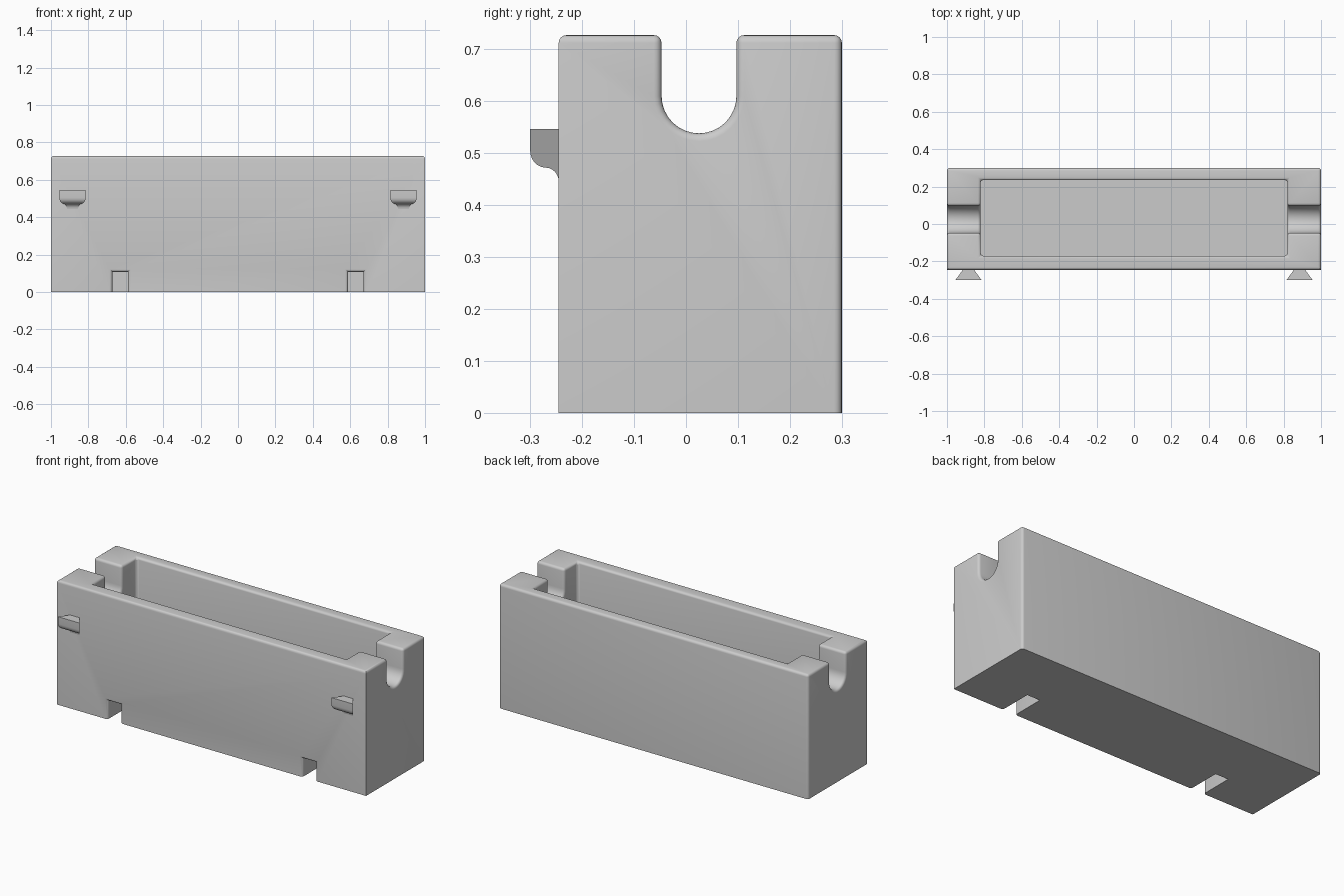
import bpy, bmesh, math
from mathutils import Vector

cube = bpy.data.objects.get("Cube")
if cube:
    bpy.data.objects.remove(cube)

TOP, FRONT, BACK = 0.727, -0.245, 0.30
FLOOR, CAV_X = 0.19, 0.82

grey = bpy.data.materials.new("light_grey")
grey.use_nodes = True
grey.diffuse_color = (0.6, 0.6, 0.6, 1)
grey.node_tree.nodes["Principled BSDF"].inputs["Base Color"].default_value = (0.6, 0.6, 0.6, 1)


def make(name, bm):
    bmesh.ops.recalc_face_normals(bm, faces=bm.faces)
    mesh = bpy.data.meshes.new(name)
    bm.to_mesh(mesh)
    bm.free()
    mesh.materials.append(grey)
    obj = bpy.data.objects.new(name, mesh)
    bpy.context.collection.objects.link(obj)
    return obj


def loft(name, rings):
    """Closed solid through rings of equal point count."""
    bm = bmesh.new()
    rings = [[bm.verts.new(p) for p in ring] for ring in rings]
    for a, b in zip(rings, rings[1:]):
        for i in range(len(a)):
            j = (i + 1) % len(a)
            bm.faces.new((a[i], a[j], b[j], b[i]))
    bm.faces.new(rings[0])
    bm.faces.new(rings[-1])
    return make(name, bm)


def box(name, x0, x1, y0, y1, z0, z1):
    section = [(y0, z0), (y1, z0), (y1, z1), (y0, z1)]
    return loft(name, [[(x, y, z) for y, z in section] for x in (x0, x1)])


# Body block and its cutters
body = box("trough_body", -1, 1, FRONT, BACK, 0, TOP)
cutters = [box("cavity_cutter", -CAV_X, CAV_X, -0.17, 0.235, FLOOR, 1)]

# Round-bottomed notches through the end walls
arc = [(0.025 + 0.072 * math.cos(a), 0.61 + 0.072 * math.sin(a))
       for a in (math.pi + math.pi * i / 16 for i in range(17))]
notch = arc + [(0.097, 1), (-0.047, 1)]
for s in (-1, 1):
    cutters.append(loft("notch_cutter", [[(s * x, y, z) for y, z in notch] for x in (0.7, 1.2)]))
    # Slots in the lower front edge
    cutters.append(box("slot_cutter", s * 0.63 - 0.042, s * 0.63 + 0.042, -0.4, -0.05, -0.2, 0.108))

for c in cutters:
    mod = body.modifiers.new("cut", "BOOLEAN")
    mod.operation, mod.solver, mod.object = "DIFFERENCE", "EXACT", c
    c.hide_render = True

dg = bpy.context.evaluated_depsgraph_get()
cut_mesh = bpy.data.meshes.new_from_object(body.evaluated_get(dg))
body.modifiers.clear()
for c in cutters:
    bpy.data.objects.remove(c)


# Round the rim, notch, cavity corner, back corner and slot mouth edges
def rounded(e):
    if len(e.link_faces) != 2 or e.calc_face_angle(0) < math.radians(30):
        return False
    a, b = (v.co for v in e.verts)
    mid = (a + b) / 2
    upright = abs(a.z - b.z) > 0.3
    if min(a.z, b.z) > 0.5:
        return True
    if upright:
        return mid.y > BACK - 0.01 or abs(mid.x) < CAV_X + 0.01
    mouth = max(a.y, b.y) < FRONT + 0.01 and abs(abs(mid.x) - 0.63) < 0.05
    return mouth and mid.z > 0.01


bm = bmesh.new()
bm.from_mesh(cut_mesh)
bmesh.ops.remove_doubles(bm, verts=bm.verts, dist=0.0005)
bmesh.ops.dissolve_limit(bm, angle_limit=0.01, verts=bm.verts, edges=bm.edges)
bmesh.ops.bevel(bm, geom=[e for e in bm.edges if rounded(e)], offset=0.015,
                offset_type="OFFSET", segments=4, profile=0.5, affect="EDGES", clamp_overlap=True)
bm.to_mesh(body.data)
bm.free()

# Dovetail hooks: side profile that widens away from the wall
profile = [(-0.30, 0.505)]
profile += [(-0.27 - 0.03 * math.cos(t), 0.505 - 0.033 * math.sin(t))
            for t in (math.pi / 2 * i / 6 for i in range(1, 7))]
profile += [(-0.27 + 0.025 * math.sin(t), 0.445 + 0.027 * math.cos(t))
            for t in (math.pi / 2 * i / 6 for i in range(1, 7))]
profile += [(FRONT, 0.546), (-0.30, 0.546)]
parts = [body]
for side, s in (("left", 1), ("right", -1)):
    rings = []
    for d in (-1, 1):
        rings.append([(s * 0.885 + d * (0.03 + 0.04 * (FRONT - y) / 0.055), y, z) for y, z in profile])
    parts.append(loft(side + "_hook", rings))

# Smooth the rounded edges, keep the rest sharp
for o in bpy.context.selected_objects:
    o.select_set(False)
for o in parts:
    o.select_set(True)
bpy.context.view_layer.objects.active = body
bpy.ops.object.shade_smooth_by_angle(angle=math.radians(30))
